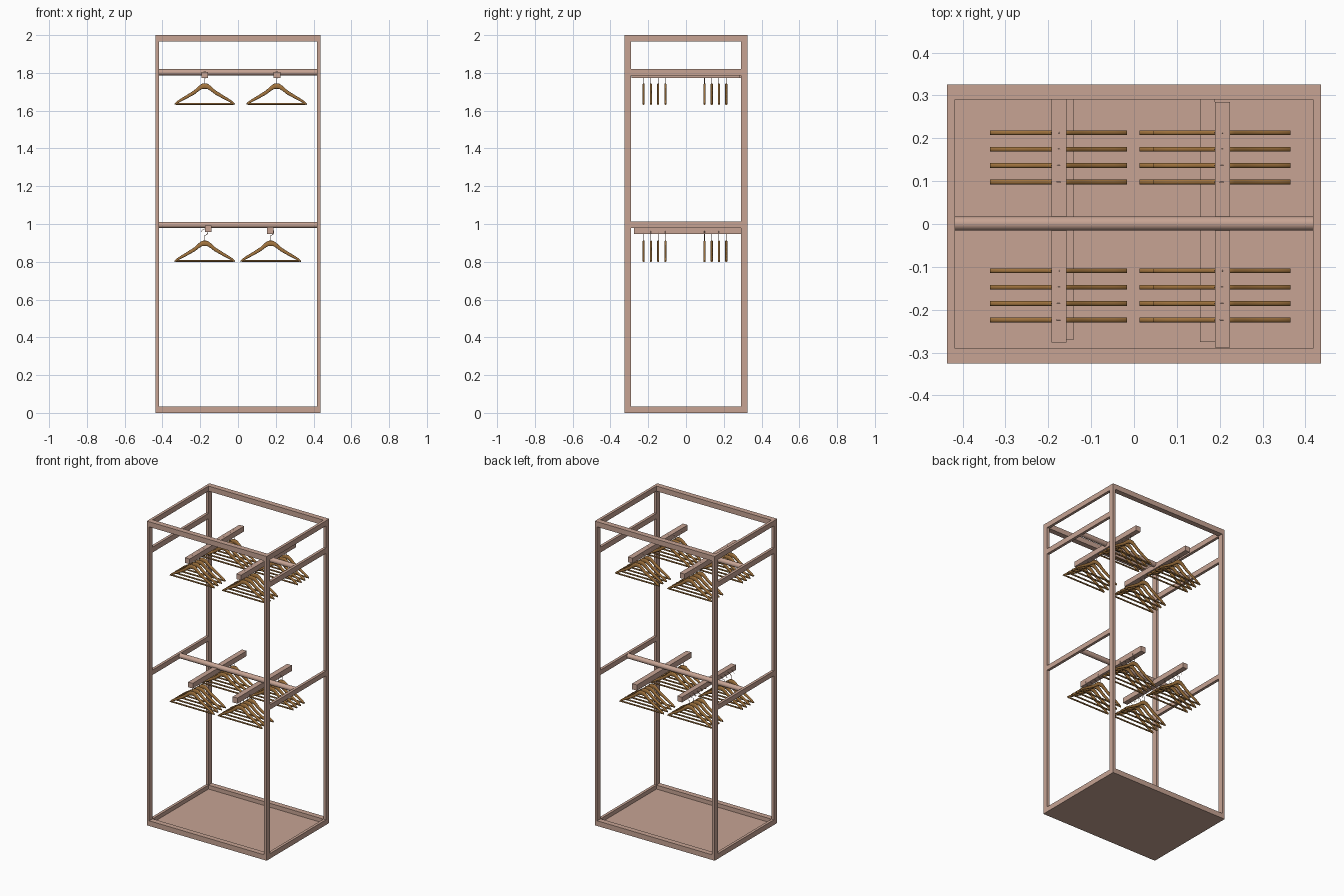
import bpy, bmesh, math

if "Cube" in bpy.data.objects:
    bpy.data.objects.remove(bpy.data.objects["Cube"])


def material(name, rgb):
    m = bpy.data.materials.new(name)
    m.diffuse_color = (*rgb, 1)
    m.use_nodes = True
    m.node_tree.nodes["Principled BSDF"].inputs["Base Color"].default_value = m.diffuse_color
    return m


frame_mat = material("rose_tan", (0.57, 0.37, 0.295))
wood_mat = material("hanger_wood", (0.37, 0.18, 0.05))


def add_object(name, bm, mat, smooth=False):
    bmesh.ops.recalc_face_normals(bm, faces=bm.faces)
    me = bpy.data.meshes.new(name)
    bm.to_mesh(me)
    bm.free()
    me.materials.append(mat)
    if smooth:
        for p in me.polygons:
            p.use_smooth = len(p.vertices) == 4
    ob = bpy.data.objects.new(name, me)
    bpy.context.collection.objects.link(ob)
    return ob


def box(name, x0, x1, y0, y1, z0, z1):
    bm = bmesh.new()
    bmesh.ops.create_cube(bm, size=1)
    for v in bm.verts:
        v.co = (x0 if v.co.x < 0 else x1, y0 if v.co.y < 0 else y1,
                z0 if v.co.z < 0 else z1)
    return add_object(name, bm, frame_mat)


def rod(name, length, r, loc, mat):
    # round bar lying along x
    bm = bmesh.new()
    bmesh.ops.create_cone(bm, cap_ends=True, segments=20, radius1=r, radius2=r, depth=length)
    for v in bm.verts:
        x, y, z = v.co
        v.co = (z, y, -x)
    ob = add_object(name, bm, mat, True)
    ob.location = loc
    return ob


# Outer frame: posts, top and bottom rails, side rails
X, Y, TX, TY, TZ = 0.436, 0.325, 0.018, 0.035, 0.034
LEVELS = {"upper": 1.803, "lower": 0.995}
for sx, side in ((-1, "left"), (1, "right")):
    xa, xb = sorted((sx * X, sx * (X - TX)))
    for sy, end in ((-1, "front"), (1, "back")):
        ya, yb = sorted((sy * Y, sy * (Y - TY)))
        box(f"{end}_{side}_post", xa, xb, ya, yb, 0, 2)
    for part, z0, z1 in (("bottom", 0, TZ), ("top", 2 - TZ, 2),
                         ("upper", 1.785, 1.82), ("lower", 0.98, 1.012)):
        box(f"{side}_{part}_rail", xa, xb, -Y + TY, Y - TY, z0, z1)
for sy, end in ((-1, "front"), (1, "back")):
    ya, yb = sorted((sy * Y, sy * (Y - TY)))
    for part, z0 in (("bottom", 0), ("top", 2 - TZ)):
        box(f"{end}_{part}_rail", -X + TX, X - TX, ya, yb, z0, z0 + TZ)
box("floor_panel", -X + TX, X - TX, -Y + TY, Y - TY, 0, 0.008)

# Round cross rods
for level, z in LEVELS.items():
    rod(f"{level}_cross_rod", 2 * (X - TX), 0.0165, (0, 0.001, z), frame_mat)

# Front-to-back hanging bars
box("upper_left_bar", -0.193, -0.158, -0.277, 0.29, 1.772, 1.806)
box("upper_right_bar", 0.189, 0.224, -0.288, 0.285, 1.772, 1.806)
box("lower_left_bar", -0.174, -0.14, -0.27, 0.29, 0.957, 0.991)
box("lower_right_bar", 0.154, 0.189, -0.275, 0.29, 0.947, 0.984)


# Hanger shoulders: (x, top z, bottom z), mirrored and extruded
ARM = [(0, .114, .086), (.014, .113, .085), (.03, .102, .075), (.055, .079, .056),
       (.095, .053, .034), (.13, .032, .016), (.15, .018, .004), (.16, .008, .001)]


def hanger_body():
    bm = bmesh.new()
    pts = [(-x, t, b) for x, t, b in reversed(ARM[1:])] + ARM
    rings = []
    for x, t, b in pts:
        c = min(0.003, (t - b) * 0.3)
        ring = [(-.0055, b + c), (-.0025, b), (.0025, b), (.0055, b + c),
                (.0055, t - c), (.0025, t), (-.0025, t), (-.0055, t - c)]
        rings.append([bm.verts.new((x, y, z)) for y, z in ring])
    for a, b in zip(rings, rings[1:]):
        for i in range(8):
            j = (i + 1) % 8
            bm.faces.new((a[i], a[j], b[j], b[i]))
    bm.faces.new(rings[0])
    bm.faces.new(rings[-1])
    return add_object("hanger_shoulders", bm, wood_mat, True)


# Wire hook: straight stem and an open loop
def hanger_hook():
    cu = bpy.data.curves.new("hanger_hook", "CURVE")
    cu.dimensions = "3D"
    cu.bevel_depth = 0.0014
    cu.bevel_resolution = 0
    cu.use_fill_caps = True
    pts = [(0, 0.11), (0, 0.142)]
    for i in range(11):
        a = math.radians(-60 + 24 * i)
        pts.append((0.017 * math.cos(a), 0.159 + 0.017 * math.sin(a)))
    sp = cu.splines.new("POLY")
    sp.points.add(len(pts) - 1)
    for p, (x, z) in zip(sp.points, pts):
        p.co = (x, 0, z, 1)
    cu.materials.append(frame_mat)
    ob = bpy.data.objects.new("hanger_hook", cu)
    bpy.context.collection.objects.link(ob)
    return ob


parts = [hanger_body(), rod("hanger_trouser_bar", 0.306, 0.005, (0, 0, 0.006), wood_mat),
         hanger_hook()]

# Four hangers in each group, front and back of every bar
GROUPS = [("upper_left", -0.176, 1.63), ("upper_right", 0.205, 1.63),
          ("lower_left", -0.176, 0.798), ("lower_right", 0.173, 0.798)]
for group, x, z in GROUPS:
    for y0 in (-0.224, 0.098):
        for i in range(4):
            for part in parts:
                ob = part.copy()
                ob.name = f"{group}_{part.name}"
                ob.location = (x, y0 + 0.0383 * i, z + part.location.z)
                bpy.context.collection.objects.link(ob)
for part in parts:
    bpy.data.objects.remove(part)
